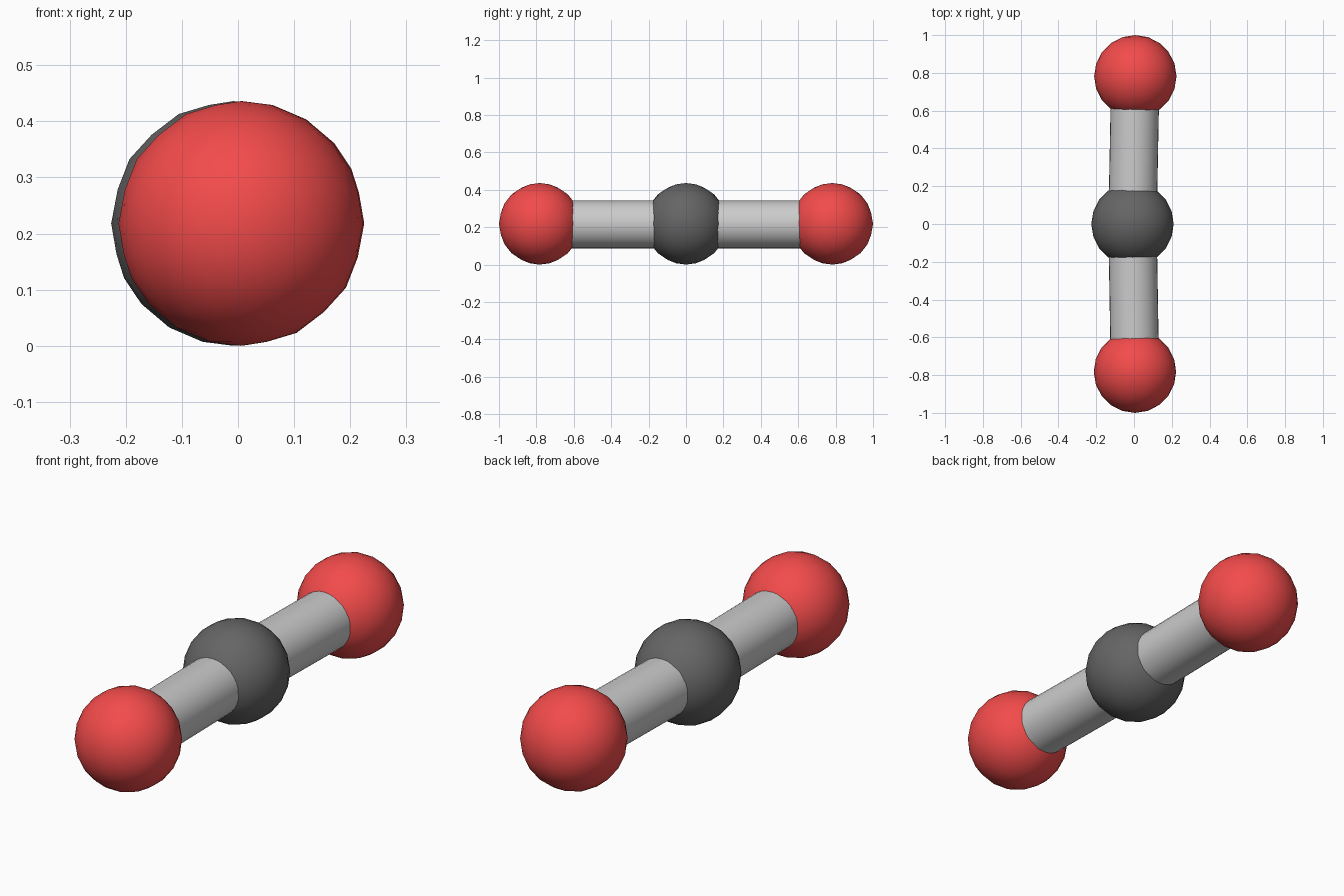
import bpy
from mathutils import Vector

if "Cube" in bpy.data.objects:
    bpy.data.objects.remove(bpy.data.objects["Cube"])

R, BOND_R, Z = 0.218, 0.128, 0.218


def material(name, rgb):
    m = bpy.data.materials.new(name)
    m.diffuse_color = (*rgb, 1)
    m.use_nodes = True
    m.node_tree.nodes["Principled BSDF"].inputs["Base Color"].default_value = m.diffuse_color
    return m


red = material("red", (0.9, 0.07, 0.07))
dark = material("dark_grey", (0.13, 0.13, 0.13))


def atom(name, pos, mat):
    bpy.ops.mesh.primitive_ico_sphere_add(subdivisions=3, radius=R, location=pos)
    ob = bpy.context.object
    ob.name = name
    ob.data.materials.append(mat)
    bpy.ops.object.shade_smooth()


def bond(name, a, b):
    d = b - a
    bpy.ops.mesh.primitive_cylinder_add(vertices=32, radius=BOND_R, depth=d.length,
                                        location=(a + b) / 2)
    ob = bpy.context.object
    ob.name = name
    ob.rotation_euler = d.to_track_quat('Z', 'Y').to_euler()
    bpy.ops.object.shade_smooth_by_angle()


# Central atom sits slightly off the line of the outer pair
centre = Vector((-0.008, 0, Z))
atom("centre_atom", centre, dark)

# Outer atoms and the bonds running to them
for side, y, x in (("front", -0.782, 0.005), ("back", 0.782, 0.007)):
    end = Vector((x, y, Z))
    atom(side + "_atom", end, red)
    bond(side + "_bond", centre + Vector((0, 0, -0.003)), end + Vector((0, 0, -0.003)))
